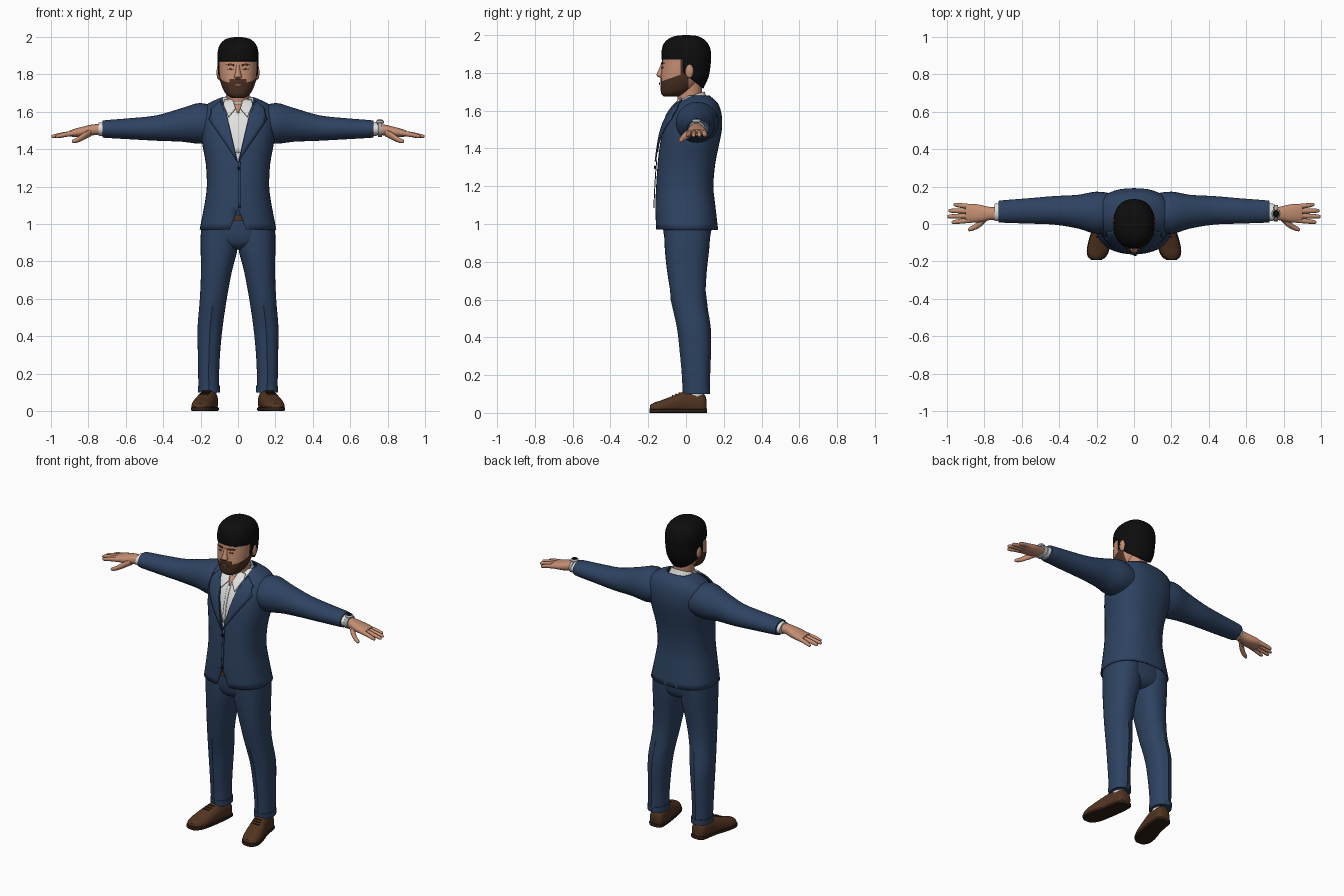
import bpy, bmesh, math
from mathutils import Vector
from mathutils.bvhtree import BVHTree

if "Cube" in bpy.data.objects:
    bpy.data.objects.remove(bpy.data.objects["Cube"])


def material(name, r, g, b):
    m = bpy.data.materials.new(name)
    m.use_nodes = True
    m.diffuse_color = (r, g, b, 1)
    m.node_tree.nodes["Principled BSDF"].inputs["Base Color"].default_value = (r, g, b, 1)
    return m


SUIT = material("suit blue", .027, .055, .12)
SHIRT = material("shirt white", .75, .75, .74)
SKIN = material("skin", .55, .27, .17)
BEARD = material("beard brown", .07, .03, .016)
HAIR = material("hair black", .004, .004, .004)
SHOE = material("shoe brown", .085, .035, .015)
SOLE = material("sole brown", .03, .014, .008)
LIPS = material("lip pink", .3, .1, .07)
METAL = material("watch metal", .4, .4, .42)
parts = []


def add_object(name, bm, mats, mirror=False, thick=0):
    mesh = bpy.data.meshes.new(name)
    bmesh.ops.recalc_face_normals(bm, faces=bm.faces[:])
    bm.to_mesh(mesh)
    bm.free()
    ob = bpy.data.objects.new(name, mesh)
    bpy.context.collection.objects.link(ob)
    for m in mats:
        mesh.materials.append(m)
    if thick:
        mod = ob.modifiers.new("thickness", 'SOLIDIFY')
        mod.thickness, mod.offset = thick, -1
    if mirror:
        ob.modifiers.new("mirror", 'MIRROR')
    parts.append(ob)
    return ob


def smooth_rings(rings, steps):
    """Catmull-Rom interpolation between the given cross-sections."""
    out = []
    for i in range(len(rings) - 1):
        p = [rings[max(0, min(len(rings) - 1, i + k))] for k in (-1, 0, 1, 2)]
        for s in range(steps):
            t = s / steps
            out.append([.5 * (2 * b + (c - a) * t + (2 * a - 5 * b + 4 * c - d) * t * t
                              + (3 * b - a - 3 * c + d) * t ** 3) for a, b, c, d in zip(*p)])
    return out + [rings[-1]]


def loft(name, axis, rings, mats, mirror=False, n=32, steps=3, power=2.0, caps=True,
         cuts=(), paint=None, thick=0, shape=None):
    """Rings: position on axis, centre and radius across, low and high of the third axis."""
    bm = bmesh.new()
    loops = []
    for pos, c, r, lo, hi in smooth_rings(rings, steps):
        loop = []
        for k in range(n):
            a = 2 * math.pi * k / n
            u, v = (math.copysign(abs(w) ** (2 / power), w) for w in (math.cos(a), math.sin(a)))
            p, q = c + r * u, (lo + hi) / 2 + (hi - lo) / 2 * v
            co = Vector({'x': (pos, p, q), 'y': (p, pos, q), 'z': (p, q, pos)}[axis])
            loop.append(bm.verts.new(shape(co) if shape else co))
        loops.append(loop)
    for a, b in zip(loops, loops[1:]):
        for k in range(n):
            bm.faces.new((a[k], a[(k + 1) % n], b[(k + 1) % n], b[k]))
    if caps:
        bm.faces.new(loops[0])
        bm.faces.new(loops[-1])
    for co, no in cuts:
        bmesh.ops.bisect_plane(bm, geom=bm.verts[:] + bm.edges[:] + bm.faces[:],
                               plane_co=co, plane_no=no, dist=1e-5)
    if paint:
        drop = []
        for f in bm.faces:
            index = paint(f.calc_center_median())
            if index < 0:
                drop.append(f)
            else:
                f.material_index = index
        bmesh.ops.delete(bm, geom=drop, context='FACES')
    return add_object(name, bm, mats, mirror, thick)


def ellipsoid(name, centre, size, mat, mirror=False):
    bm = bmesh.new()
    bmesh.ops.create_uvsphere(bm, u_segments=16, v_segments=10, radius=1)
    for v in bm.verts:
        v.co = Vector(centre) + v.co * Vector(size)
    return add_object(name, bm, [mat], mirror)


def plate(name, outline, target, mat, mirror=False, lift=.006):
    """Thin piece drawn in x and z, laid on the front of a target."""
    tree = BVHTree.FromPolygons([v.co for v in target.data.vertices],
                                [p.vertices[:] for p in target.data.polygons])
    bm = bmesh.new()
    face = bm.faces.new([bm.verts.new((x, -1, z)) for x, z in outline])
    bmesh.ops.triangulate(bm, faces=[face])
    bmesh.ops.subdivide_edges(bm, edges=bm.edges[:], cuts=5, use_grid_fill=True)
    for v in bm.verts:
        hit = tree.ray_cast(v.co, Vector((0, 1, 0)))[0]
        if hit is None:
            hit = tree.find_nearest(Vector((v.co.x, 0, v.co.z)))[0]
        v.co = hit - Vector((0, lift, 0))
    return add_object(name, bm, [mat], mirror, -lift * .9)


def box_outline(x, z, w, h):
    return [(x - w, z - h), (x + w, z - h), (x + w, z + h), (x - w, z + h)]


# Jacket body with shirt opening and cutaway hem
def jacket_paint(c):
    if c.y < 0 and abs(c.x) < (1.08 - c.z) * .4:
        return -1
    return 1 if c.y < .03 and abs(c.x) < (c.z - 1.335) * .24 else 0


v_cuts = [((0, 0, 1.335), (s, 0, -.24)) for s in (1, -1)]
hem_cuts = [((0, 0, 1.08), (s, 0, .4)) for s in (1, -1)]
jacket = loft("jacket", 'z', [
    (.97, 0, .205, -.16, .17), (1.1, 0, .18, -.162, .155), (1.2, 0, .167, -.158, .145),
    (1.32, 0, .172, -.15, .155), (1.42, 0, .19, -.138, .175), (1.5, 0, .2, -.122, .19),
    (1.57, 0, .205, -.095, .19), (1.62, 0, .185, -.06, .178), (1.65, 0, .15, -.03, .16),
    (1.68, 0, .08, 0, .125)], [SUIT, SHIRT], n=40, power=2.4, caps=False,
    cuts=v_cuts + hem_cuts, paint=jacket_paint, thick=.008)
plate("lapels", [(.003, 1.33), (.03, 1.375), (.155, 1.56), (.115, 1.585), (.145, 1.61),
                 (.09, 1.655), (.068, 1.62)], jacket, SUIT, True, .009)
plate("front_edge", box_outline(.006, 1.21, .007, .125), jacket, SUIT, lift=.005)
plate("jacket_button", box_outline(.006, 1.3, .008, .008), jacket, HAIR, lift=.009)
plate("shirt_placket", box_outline(0, 1.49, .009, .11), jacket, SHIRT, lift=.004)
plate("open_throat", [(0, 1.59), (.035, 1.66), (-.035, 1.66)], jacket, SKIN, lift=.005)
plate("collar_points", [(.012, 1.615), (.05, 1.57), (.078, 1.635), (.07, 1.66), (.03, 1.665)],
      jacket, SHIRT, True, .009)

# Sleeves, cuffs and hands
loft("sleeves", 'x', [
    (.1, .06, .1, 1.45, 1.62), (.2, .06, .113, 1.43, 1.647), (.3, .066, .09, 1.44, 1.62),
    (.43, .073, .076, 1.445, 1.582), (.56, .07, .068, 1.452, 1.567),
    (.7, .067, .06, 1.46, 1.556), (.725, .066, .057, 1.463, 1.552)], [SUIT], True)
loft("shirt_cuffs", 'x', [(.7, .064, .048, 1.47, 1.545), (.745, .062, .046, 1.472, 1.542)],
     [SHIRT], True, steps=1)
loft("hands", 'x', [
    (.7, .056, .035, 1.478, 1.535), (.77, .056, .035, 1.475, 1.533),
    (.82, .056, .046, 1.467, 1.523), (.87, .058, .05, 1.465, 1.51),
    (.9, .058, .044, 1.468, 1.5)], [SKIN], True, n=20, power=2.3)
for finger, y0, y1, tip in (("index", .02, .01, .975), ("middle", .044, .04, .998),
                            ("ring", .069, .071, .992), ("little", .093, .103, .965)):
    mid = (.875 + tip) / 2
    loft(finger + "_fingers", 'x', [
        (.865, y0, .013, 1.473, 1.502), (mid, (y0 + y1) / 2, .013, 1.465, 1.491),
        (tip - .01, y1, .01, 1.459, 1.479), (tip, y1, .004, 1.464, 1.472)], [SKIN], True, n=10)
loft("thumbs", 'x', [
    (.785, .035, .016, 1.47, 1.51), (.82, .005, .02, 1.452, 1.492),
    (.855, -.018, .015, 1.436, 1.466), (.88, -.028, .011, 1.432, 1.453),
    (.888, -.03, .004, 1.438, 1.446)], [SKIN], True, n=12)

# Watch on the left wrist
loft("watch_band", 'x', [(.748, .058, .046, 1.466, 1.546), (.77, .057, .043, 1.466, 1.544)],
     [METAL], steps=1)
ellipsoid("watch_case", (.759, .056, 1.545), (.023, .025, .012), METAL)
ellipsoid("watch_dial", (.759, .056, 1.55), (.018, .02, .01), HAIR)


# Trousers with pressed creases and turned-up cuffs
def crease(co):
    middle = .155 if co.z < .45 else .155 - (co.z - .45) * .1
    if abs(co.x - middle) < .008:
        co.y += -.006 if co.y < .02 else .006
    return co


loft("trouser_legs", 'z', [
    (.1, .155, .056, -.012, .122), (.2, .157, .056, -.016, .122), (.32, .155, .06, -.027, .126),
    (.45, .149, .067, -.042, .125), (.6, .132, .072, -.075, .104), (.75, .115, .083, -.1, .11),
    (.88, .1, .1, -.113, .124), (1.0, .1, .098, -.115, .13)], [SUIT], True,
    power=2.3, shape=crease)
loft("trouser_cuffs", 'z', [(.1, .155, .059, -.016, .126), (.135, .156, .059, -.017, .126)],
     [SUIT], True, steps=1, power=2.3)
loft("trouser_seat", 'z', [
    (.865, 0, .05, -.06, .08), (.89, 0, .13, -.1, .115), (.95, 0, .196, -.117, .13),
    (1.05, 0, .165, -.12, .125)], [SUIT], power=2.4)
loft("belt", 'z', [(1.015, 0, .18, -.128, .13), (1.045, 0, .17, -.128, .13)], [SHOE],
     steps=1, power=2.4)

# Socks and shoes
loft("socks", 'z', [(.06, .153, .038, .0, .09), (.12, .155, .042, .0, .1)], [SHIRT], True, steps=1)
shoe_rings = [
    (.108, .15, .022, .01, .07), (.095, .15, .042, -.01, .1), (.045, .155, .048, -.01, .112),
    (-.01, .163, .05, -.01, .113), (-.07, .178, .056, -.01, .09), (-.13, .191, .057, -.01, .067),
    (-.17, .198, .046, -.01, .054), (-.19, .201, .02, .0, .042)]


def above_sole(co):
    co.z = max(co.z, .015)
    return co


loft("shoes", 'y', shoe_rings, [SHOE], True, n=24, power=2.3, shape=above_sole)
loft("soles", 'y', [(y * 1.02, x, r + .004, 0, .022) for y, x, r, _, _ in shoe_rings],
     [SOLE], True, n=16, power=6)
for i in range(3):
    y, z = -.035 - i * .018, .106 - i * .007
    loft("laces", 'x', [(x, y, .004, z - .004, z + .003) for x in (.145 + i * .006, .19 + i * .006)],
         [SOLE], True, n=8, steps=1)

# Neck and shirt collar, tilted down at the front
loft("neck", 'z', [(1.58, 0, .062, -.04, .09), (1.66, 0, .06, -.045, .085),
                   (1.76, 0, .062, -.05, .085)], [SKIN])


def tilt(co):
    co.z += co.y * .35
    return co


loft("shirt_collar", 'z', [(1.615, 0, .088, -.045, .115), (1.645, 0, .079, -.05, .105),
                           (1.668, 0, .07, -.05, .098)], [SHIRT], caps=False, thick=.008, shape=tilt)


# Head with a painted beard
def beard_paint(c):
    jaw = c.z < 1.755 + (c.y + .13) * .35 and c.y < .012
    sideburn = -.03 < c.y < .012 and c.z < 1.88
    moustache = abs(c.x) < .045 and c.y < -.08 and c.z < 1.775
    return 1 if jaw or sideburn or moustache else 0


head = loft("head", 'z', [
    (1.675, 0, .035, -.118, -.03), (1.69, 0, .06, -.131, .01), (1.72, 0, .08, -.135, .045),
    (1.76, 0, .094, -.136, .07), (1.8, 0, .1, -.132, .09), (1.85, 0, .103, -.127, .105),
    (1.9, 0, .103, -.122, .112), (1.95, 0, .088, -.1, .1), (1.98, 0, .05, -.06, .06)],
    [SKIN, BEARD], n=40, power=2.3, paint=beard_paint,
    cuts=[((0, -.13, 1.755), (0, -.35, 1)), ((0, .012, 0), (0, 1, 0)), ((0, -.03, 0), (0, 1, 0)),
          ((0, 0, 1.775), (0, 0, 1)), ((.045, 0, 0), (1, 0, 0)), ((-.045, 0, 0), (1, 0, 0))])
loft("nose", 'z', [(1.775, 0, .014, -.14, -.115), (1.787, 0, .021, -.156, -.11),
                   (1.81, 0, .014, -.148, -.11), (1.85, 0, .009, -.13, -.11)], [SKIN], n=16)
ellipsoid("ears", (.104, .018, 1.81), (.011, .022, .037), SKIN, True)
plate("mouth", [(-.028, 1.742), (0, 1.735), (.028, 1.742), (0, 1.753)], head, LIPS, lift=.004)
plate("eyebrows", [(.018, 1.845), (.065, 1.85), (.04, 1.859), (.018, 1.853)],
      head, BEARD, True, .004)
plate("eyes", [(.024, 1.827), (.04, 1.823), (.055, 1.827), (.04, 1.833)], head, BEARD, True, .002)


# Hair cap, cut along the hairline and around the ears
def hair_paint(c):
    return 0 if c.z > 1.87 or (c.y > -.015 and c.z > 1.79 - c.y * .8) else -1


loft("hair", 'z', [
    (1.69, 0, .06, -.06, .08), (1.73, 0, .085, -.11, .098), (1.78, 0, .103, -.12, .12),
    (1.85, 0, .109, -.128, .131), (1.91, 0, .11, -.13, .132), (1.955, 0, .099, -.118, .117),
    (1.985, 0, .072, -.085, .085), (1.997, 0, .035, -.045, .05), (2.0, 0, .004, -.005, .005)],
    [HAIR], n=40, power=2.3, paint=hair_paint, thick=.008,
    cuts=[((0, 0, 1.87), (0, 0, 1)), ((0, -.015, 0), (0, 1, 0)), ((0, 0, 1.79), (0, .8, 1))])

# Soft shading with crisp edges
bpy.ops.object.select_all(action='DESELECT')
for ob in parts:
    ob.select_set(True)
bpy.context.view_layer.objects.active = parts[0]
bpy.ops.object.shade_smooth_by_angle(angle=math.radians(40))
